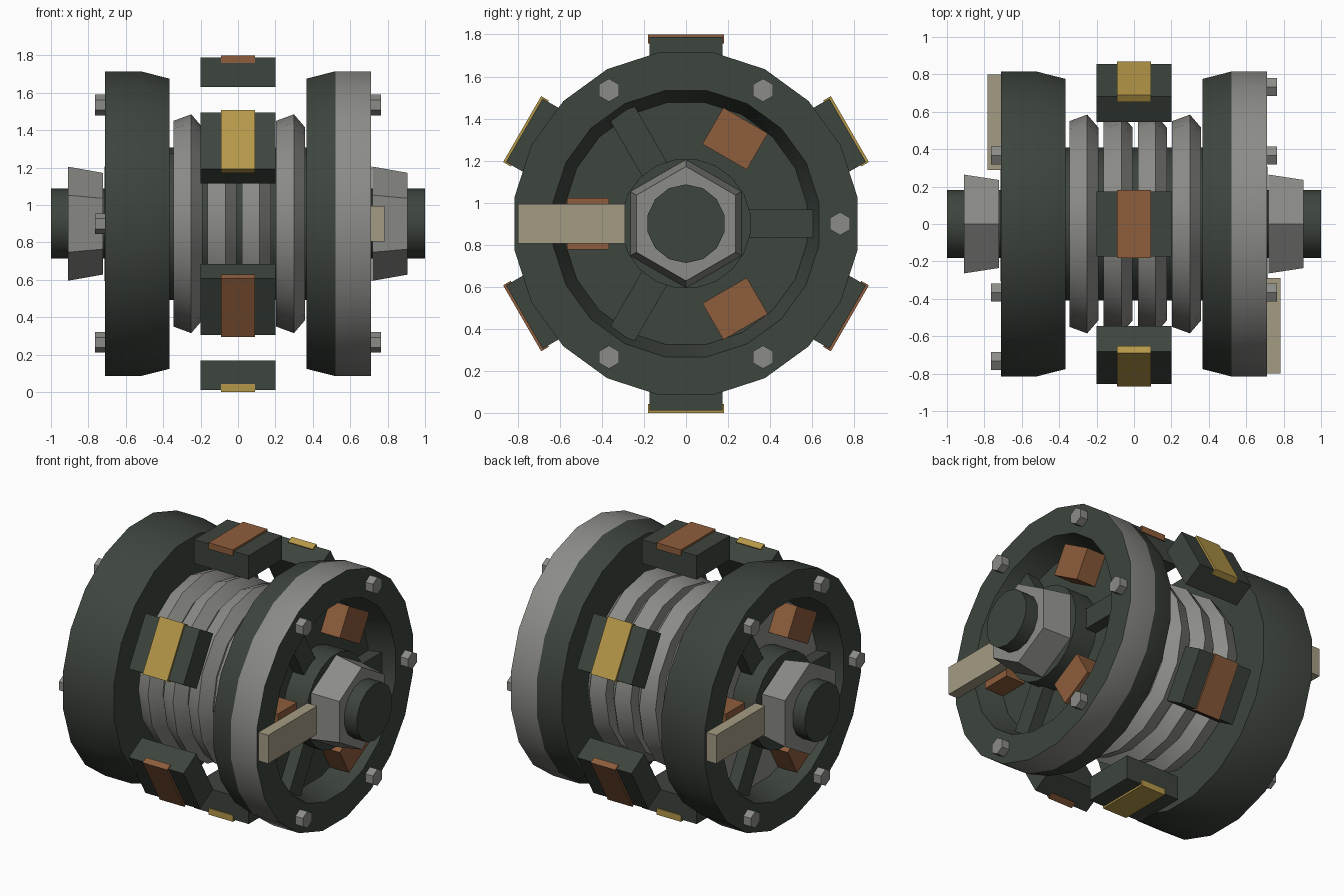
import bpy, bmesh
from math import pi, cos, sin, radians
from mathutils import Matrix, Vector

cube = bpy.data.objects.get("Cube")
if cube:
    bpy.data.objects.remove(cube, do_unlink=True)

CENTRE = Matrix.Translation((0, 0, 0.9))


def material(name, r, g, b):
    m = bpy.data.materials.new(name)
    m.use_nodes = True
    m.diffuse_color = (r, g, b, 1)
    m.node_tree.nodes["Principled BSDF"].inputs["Base Color"].default_value = (r, g, b, 1)
    return m


DARK = material("dark_green_metal", 0.047, 0.058, 0.047)
GREY = material("grey_steel", 0.26, 0.26, 0.245)
COPPER = material("copper", 0.27, 0.11, 0.045)
YELLOW = material("brass_yellow", 0.46, 0.31, 0.065)
TAN = material("pale_tan", 0.37, 0.33, 0.23)


def finish(name, bm, mats, matrix, smooth=False):
    bmesh.ops.recalc_face_normals(bm, faces=bm.faces)
    mesh = bpy.data.meshes.new(name)
    bm.to_mesh(mesh)
    bm.free()
    for m in mats:
        mesh.materials.append(m)
    mesh.transform(CENTRE @ matrix)
    obj = bpy.data.objects.new(name, mesh)
    bpy.context.collection.objects.link(obj)
    if smooth:
        bpy.ops.object.select_all(action="DESELECT")
        obj.select_set(True)
        bpy.context.view_layer.objects.active = obj
        bpy.ops.object.shade_smooth_by_angle(angle=radians(28))
    return obj


def lathe(name, profile, sides, mats, offset=0.0, matrix=Matrix(), slots=None, smooth=True):
    """Turn (x, radius) points about the x axis; slots gives a material per band."""
    bm = bmesh.new()
    rings = []
    for x, r in profile:
        angles = [offset + 2 * pi * i / sides for i in range(sides)]
        rings.append([bm.verts.new((x, r * cos(a), r * sin(a))) for a in angles])
    for k in range(len(rings) - 1):
        a, b = rings[k], rings[k + 1]
        for i in range(sides):
            j = (i + 1) % sides
            f = bm.faces.new((a[i], a[j], b[j], b[i]))
            f.material_index = slots.get(k, 0) if slots else 0
    for k, ring in ((0, rings[0]), (len(rings) - 2, rings[-1])):
        f = bm.faces.new(ring)
        f.material_index = slots.get("start" if k == 0 else "end", 0) if slots else 0
    return finish(name, bm, mats, matrix, smooth)


def radial_box(name, xs, rs, half, angle, mat, matrix=Matrix()):
    """Box spanning xs along the axle and rs outward, turned to an angle."""
    bm = bmesh.new()
    size = Vector((xs[1] - xs[0], rs[1] - rs[0], 2 * half))
    mid = Vector(((xs[0] + xs[1]) / 2, (rs[0] + rs[1]) / 2, 0))
    bmesh.ops.create_cube(bm, size=1, matrix=Matrix.Translation(mid) @ Matrix.Diagonal(size.to_4d()))
    return finish(name, bm, [mat], matrix @ Matrix.Rotation(radians(angle), 4, "X"))


# Axle and drum core
lathe("axle", [(-1, 0.187), (1, 0.187)], 14, [DARK], pi / 2)
lathe("drum_core", [(-0.37, 0.408), (0.37, 0.408)], 16, [DARK])

# Ribbed discs around the core
for i in range(4):
    x = -0.345 + 0.183 * i
    lathe(f"rib_disc_{i + 1}", [(x, 0.55), (x + 0.095, 0.585), (x + 0.155, 0.515)], 16, [GREY])

# Wheels with everything mounted on their outer faces
WHEEL = [(0.365, 0.785), (0.52, 0.825), (0.71, 0.825), (0.71, 0.641), (0.55, 0.583)]
for side, turn, slots in (("left", 0, {1: 1}), ("right", pi, {"end": 1})):
    m = Matrix.Rotation(turn, 4, "Z")
    lathe(f"{side}_wheel", WHEEL, 20, [DARK, GREY], pi / 20, m, slots)
    lathe(f"{side}_hub", [(0.5, 0.31), (0.715, 0.31)], 20, [DARK], pi / 20, m)
    for k in range(3):
        radial_box(f"{side}_spoke_{k + 1}", (0.53, 0.63), (0.25, 0.61), 0.068, 120 * k, DARK, m)
        radial_box(f"{side}_copper_block_{k + 1}", (0.53, 0.69), (0.367, 0.567), 0.122,
                   60 + 120 * k, COPPER, m)
    for k in range(6):
        a = k * pi / 3
        place = m @ Matrix.Translation((0, 0.733 * cos(a), 0.733 * sin(a)))
        lathe(f"{side}_bolt_{k + 1}", [(0.7, 0.055), (0.765, 0.055)], 6, [GREY], pi / 2,
              place, smooth=False)
    radial_box(f"{side}_lever", (0.71, 0.782), (0.29, 0.8), 0.094, 180, TAN, m)

# Tapered hexagonal axle nuts
for side, x in (("left", 0.72), ("right", -0.91)):
    lathe(f"{side}_axle_nut", [(x, 0.305), (x + 0.187, 0.272)], 6, [GREY], pi / 2, smooth=False)

# Six pads around the drum with alternating coloured strips
for k in range(6):
    angle = 90 + 60 * k
    radial_box(f"pad_{k + 1}", (-0.2, 0.2), (0.73, 0.888), 0.174, angle, DARK)
    radial_box(f"pad_strip_{k + 1}", (-0.09, 0.09), (0.858, 0.9), 0.181, angle,
               YELLOW if k % 2 else COPPER)
